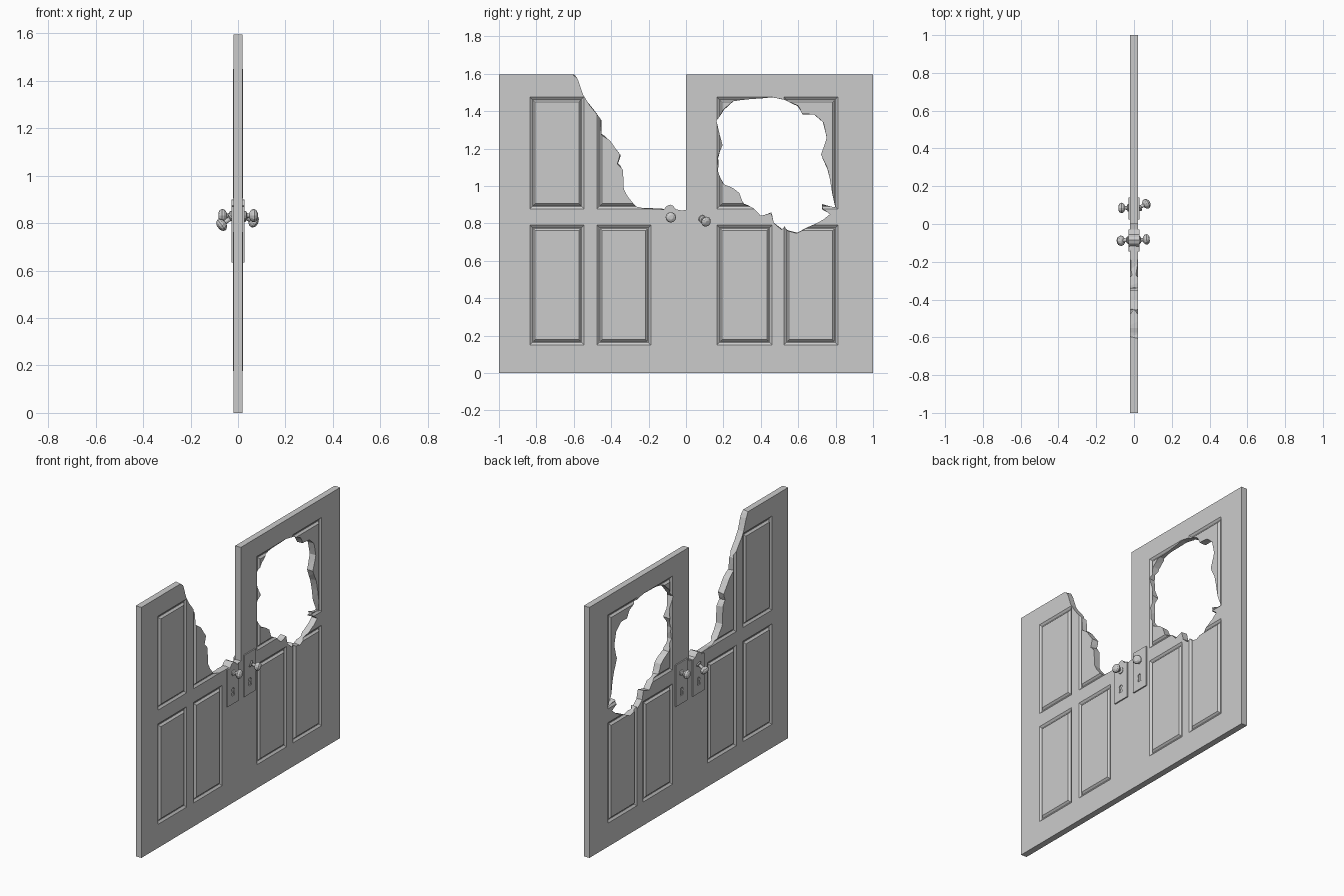
import bpy, bmesh, math, random
from mathutils import Vector

if "Cube" in bpy.data.objects:
    bpy.data.objects.remove(bpy.data.objects["Cube"])
random.seed(4)
T = 0.02
TOP = 1.595


def finish(bm, name):
    bmesh.ops.recalc_face_normals(bm, faces=bm.faces)
    if bm.calc_volume(signed=True) < 0:
        bmesh.ops.reverse_faces(bm, faces=bm.faces)
    me = bpy.data.meshes.new(name)
    bm.to_mesh(me)
    bm.free()
    ob = bpy.data.objects.new(name, me)
    bpy.context.collection.objects.link(ob)
    return ob


def prism(name, pts, x0, x1, jitter=0.0, fixed=()):
    """Extrude a y/z outline along x; jitter makes the two ends differ."""
    bm = bmesh.new()
    a = [bm.verts.new((x0, y, z)) for y, z in pts]
    b = []
    for i, (y, z) in enumerate(pts):
        j = 0 if i in fixed else jitter
        b.append(bm.verts.new((x1, y + random.uniform(-j, j), z + random.uniform(-j, j))))
    n = len(pts)
    caps = [bm.faces.new(a), bm.faces.new(b[::-1])]
    for i in range(n):
        k = (i + 1) % n
        q = (a[i], a[k], b[k], b[i])
        if jitter:
            bm.faces.new((q[0], q[1], q[2]))
            bm.faces.new((q[0], q[2], q[3]))
        else:
            bm.faces.new(q)
    bmesh.ops.triangulate(bm, faces=caps)
    return finish(bm, name)


def cut(ob, cutter):
    """Subtract the cutter, moving to the next solver if one returns nothing sensible."""
    cutter.hide_render = True
    m = ob.modifiers.new("cut", 'BOOLEAN')
    m.operation = 'DIFFERENCE'
    m.object = cutter
    size = max(ob.dimensions)
    for solver in ('EXACT', 'MANIFOLD', 'FLOAT'):
        m.solver = solver
        bpy.context.view_layer.update()
        ev = ob.evaluated_get(bpy.context.evaluated_depsgraph_get())
        if len(ev.data.polygons) and max(ev.dimensions) > .95 * size:
            break
    bpy.context.view_layer.objects.active = ob
    bpy.ops.object.modifier_apply(modifier=m.name)
    bpy.data.objects.remove(cutter)


# Door slab: grid of cells, panel cells get a groove and raised field
ys = [-1, -.835, -.545, -.477, -.188, 0, .165, .46, .523, .812, 1]
zs = [0, .15, .79, .877, 1.476, TOP]
panel_cols, panel_rows = (1, 3, 6, 8), (1, 3)
bm = bmesh.new()
V = {(s, i, j): bm.verts.new((s * T, y, z)) for s in (-1, 1)
     for i, y in enumerate(ys) for j, z in enumerate(zs)}
panels = []
nx, nz = len(ys) - 1, len(zs) - 1
for s in (-1, 1):
    for i in range(nx):
        for j in range(nz):
            q = [V[s, i, j], V[s, i + 1, j], V[s, i + 1, j + 1], V[s, i, j + 1]]
            f = bm.faces.new(q if s > 0 else q[::-1])
            if i in panel_cols and j in panel_rows:
                panels.append(f)
for i in range(nx):
    for j in (0, nz):
        bm.faces.new((V[-1, i, j], V[-1, i + 1, j], V[1, i + 1, j], V[1, i, j]))
for j in range(nz):
    for i in (0, nx):
        bm.faces.new((V[-1, i, j], V[-1, i, j + 1], V[1, i, j + 1], V[1, i, j]))
bmesh.ops.recalc_face_normals(bm, faces=bm.faces)
for width, depth in ((.013, .010), (.004, .010), (.011, .0215)):
    bmesh.ops.inset_individual(bm, faces=panels, thickness=width, use_even_offset=True)
    for f in panels:
        for v in f.verts:
            v.co.x = math.copysign(depth, v.co.x)
doors = finish(bm, "broken_double_door")
bpy.context.view_layer.update()

# Missing corner of the left door
edge = [(0, 1.7), (0, .872), (-.03, .868), (-.19, .875), (-.27, .893), (-.30, .93),
        (-.33, .985), (-.335, 1.08), (-.37, 1.115), (-.355, 1.17), (-.40, 1.235),
        (-.455, 1.27), (-.46, 1.36), (-.50, 1.41), (-.55, 1.49), (-.575, 1.565),
        (-.615, TOP + .001), (-.62, 1.7)]
cut(doors, prism("corner_cutter", edge, .05, -.05, .014, (0, 1, 17)))

# Hole smashed through the right door
hole = [(.25, 1.452), (.35, 1.463), (.46, 1.475), (.53, 1.46), (.60, 1.43), (.62, 1.387),
        (.69, 1.38), (.735, 1.34), (.752, 1.26), (.72, 1.17), (.755, 1.10), (.77, 1.03),
        (.785, .95), (.80, .885), (.725, .905), (.735, .875), (.768, .848), (.735, .82),
        (.69, .795), (.64, .77), (.59, .745), (.545, .757), (.53, .785), (.51, .765),
        (.47, .80), (.455, .855), (.40, .842), (.365, .88), (.31, .90), (.285, .965),
        (.26, .985), (.20, 1.01), (.172, 1.08), (.167, 1.15), (.197, 1.22), (.165, 1.35),
        (.20, 1.41)]
cut(doors, prism("hole_cutter", hole, .05, -.05, .008))


def keyhole(y, z):
    pts = [(y + .013 * math.cos(math.radians(a)), z + .013 * math.sin(math.radians(a)))
           for a in range(-50, 231, 40)]
    return pts + [(y - .013, z - .037), (y + .013, z - .037)]


# Lock plates on both faces; the left one has a rounded broken top
left_plate = [(-.145, .635), (-.03, .635), (-.03, .87), (-.055, .875), (-.068, .893),
              (-.085, .9), (-.103, .893), (-.118, .875), (-.145, .87)]
right_plate = [(.025, .635), (.14, .635), (.14, .9), (.025, .9)]
for side, outline, ky in (("left", left_plate, -.088), ("right", right_plate, .082)):
    plate = prism(side + "_lock_plate", outline, -.028, .028)
    bpy.context.view_layer.update()
    for s in (-1, 1):
        cut(plate, prism("keyhole_cutter", keyhole(ky, .725), s * .022, s * .04))


# Door knobs, lathed along the spindle direction
def knob(name, base, tip):
    base, tip = Vector(base), Vector(tip)
    d = tip - base
    L = d.length
    prof = [(0, 0), (.020, 0), (.020, .007), (.010, .012), (.009, L - .036), (.017, L - .033),
            (.026, L - .024), (.028, L - .016), (.023, L - .006), (.012, L), (0, L)]
    bm = bmesh.new()
    vs = [bm.verts.new((r, 0, h)) for r, h in prof]
    es = [bm.edges.new(p) for p in zip(vs, vs[1:])]
    bmesh.ops.spin(bm, geom=vs + es, cent=(0, 0, 0), axis=(0, 0, 1),
                   angle=math.tau, steps=12, use_duplicate=False)
    bmesh.ops.remove_doubles(bm, verts=bm.verts, dist=.0001)
    ob = finish(bm, name)
    ob.rotation_mode = 'QUATERNION'
    ob.rotation_quaternion = d.to_track_quat('Z', 'Y')
    ob.location = base


knob("left_knob_outer", (.026, -.085, .832), (.083, -.08, .832))
knob("left_knob_inner", (-.026, -.085, .825), (-.083, -.09, .782))
knob("right_knob_outer", (.026, .085, .825), (.08, .115, .803))
knob("right_knob_inner", (-.026, .085, .832), (-.083, .085, .832))
